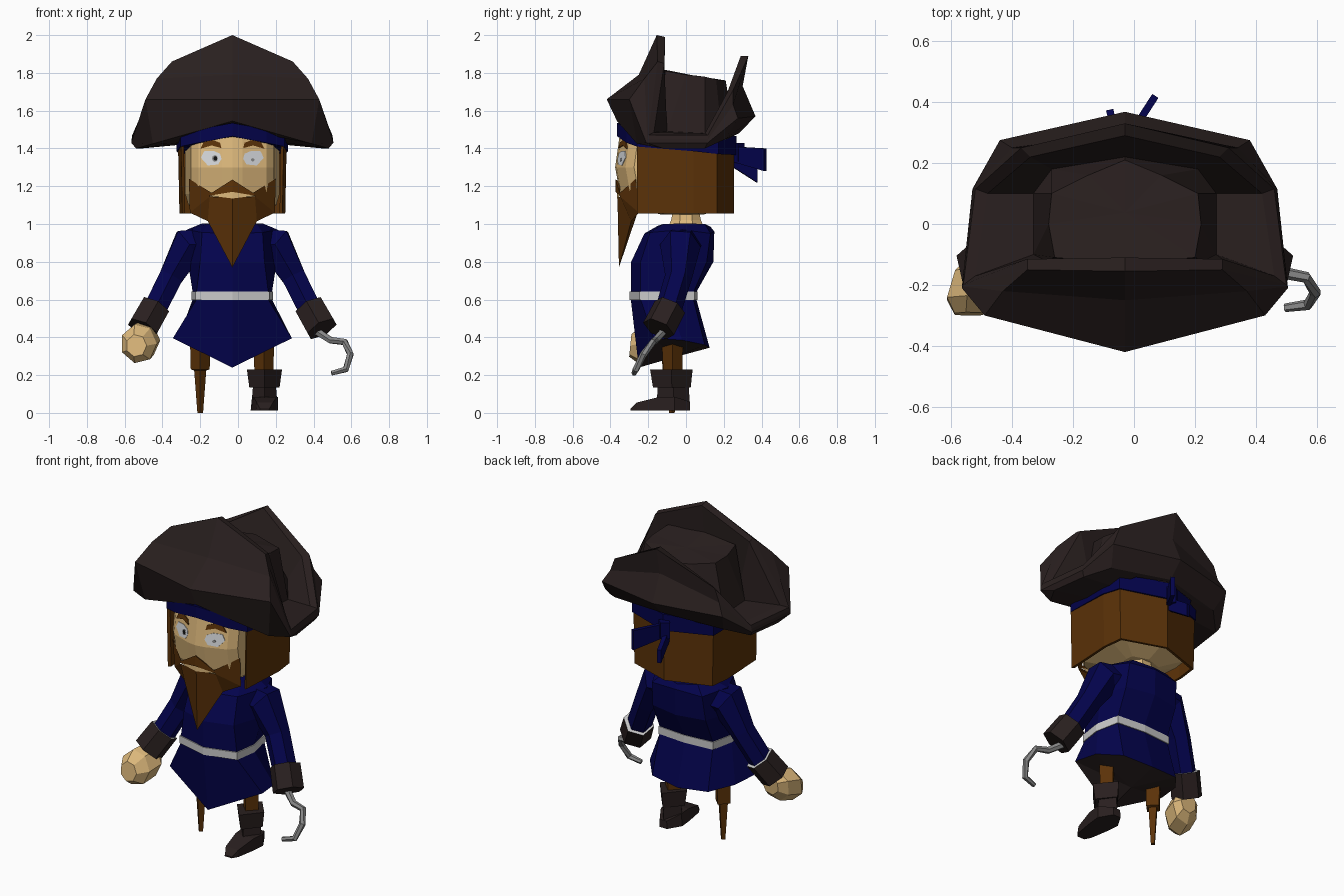
import bpy, bmesh, math
from mathutils import Vector

if "Cube" in bpy.data.objects:
    bpy.data.objects.remove(bpy.data.objects["Cube"])

CX = -0.03  # the body's mirror plane


def material(name, rgb):
    m = bpy.data.materials.new(name)
    m.diffuse_color = (*rgb, 1)
    m.use_nodes = True
    m.node_tree.nodes["Principled BSDF"].inputs["Base Color"].default_value = m.diffuse_color
    return m


NAVY = material("navy cloth", (0.001, 0.001, 0.072))
LEATHER = material("dark leather", (0.022, 0.0138, 0.0135))
BROWN = material("brown hair and wood", (0.105, 0.032, 0.0025))
SKIN = material("skin", (0.72, 0.48, 0.20))
PALE = material("pale grey", (0.58, 0.58, 0.58))
WHITE = material("eye white", (0.66, 0.68, 0.70))
STEEL = material("steel", (0.24, 0.24, 0.24))
BLACK = material("black", (0.005, 0.005, 0.005))


def mesh(name, verts, faces, *mats):
    me = bpy.data.meshes.new(name)
    me.from_pydata([(v[0] + CX, v[1], v[2]) for v in verts], [], faces)
    for m in mats:
        me.materials.append(m)
    bm = bmesh.new()
    bm.from_mesh(me)
    bmesh.ops.recalc_face_normals(bm, faces=bm.faces)
    bm.to_mesh(me)
    bm.free()
    ob = bpy.data.objects.new(name, me)
    bpy.context.collection.objects.link(ob)
    return ob


def full(half):
    """Mirror a half ring that starts and ends on the centre plane."""
    return half + [(-x, y, z) for x, y, z in half[-2:0:-1]]


def loft(name, rings, *mats, caps=(True, True)):
    """Skin rings; a cap may be False, True (fan from the mean) or its own centre point."""
    n = len(rings[0])
    verts = [v for r in rings for v in r]
    faces = [(i * n + j, i * n + (j + 1) % n, (i + 1) * n + (j + 1) % n, (i + 1) * n + j)
             for i in range(len(rings) - 1) for j in range(n)]
    for cap, i in zip(caps, (0, len(rings) - 1)):
        if cap:
            verts.append(sum((Vector(v) for v in rings[i]), Vector()) / n if cap is True else cap)
            faces += [(i * n + j, i * n + (j + 1) % n, len(verts) - 1) for j in range(n)]
    return mesh(name, verts, faces, *mats)


def tube(name, path, radii, sides, *mats):
    pts = [Vector(p) for p in path]
    rings = []
    for i, p in enumerate(pts):
        d = (pts[min(i + 1, len(pts) - 1)] - pts[max(i - 1, 0)]).normalized()
        u = d.cross(Vector((0, 1, 0))).normalized()
        w = d.cross(u)
        rings.append([p + radii[i] * (u * math.cos(a) + w * math.sin(a))
                      for a in (math.tau * (k + 0.5) / sides for k in range(sides))])
    return loft(name, rings, *mats)


def diamond_stack(name, x, levels, mat):
    """Stacked diamonds around x: (z, half width, front y, back y)."""
    return loft(name, [[(x, f, z), (x + w, (f + b) / 2, z), (x, b, z), (x - w, (f + b) / 2, z)]
                       for z, w, f, b in levels], mat)


# Hat: rings from the underside, over the turned-up brim, to the crown
loft("hat", [full(r) for r in (
    [(0, -.30, 1.51), (.25, -.24, 1.46), (.27, -.1, 1.43), (.27, .1, 1.42), (.2, .22, 1.45), (0, .25, 1.48)],
    [(0, -.365, 1.545), (.42, -.26, 1.425), (.51, -.12, 1.40), (.48, .10, 1.40), (.37, .21, 1.45), (0, .28, 1.48)],
    [(0, -.42, 1.66), (.46, -.30, 1.66), (.535, -.21, 1.43), (.50, .115, 1.43), (.41, .275, 1.56), (0, .368, 1.57)],
    [(0, -.25, 1.79), (.40, -.22, 1.77), (.533, -.205, 1.45), (.497, .117, 1.45), (.37, .25, 1.63), (0, .30, 1.73)],
    [(0, -.155, 2.0), (.32, -.15, 1.86), (.53, -.20, 1.47), (.49, .115, 1.47), (.34, .25, 1.71), (0, .33, 1.89)],
    [(0, -.11, 1.99), (.32, -.115, 1.85), (.49, -.17, 1.485), (.45, .10, 1.48), (.31, .22, 1.70), (0, .29, 1.89)],
    [(0, -.13, 1.80), (.26, -.12, 1.6), (.30, -.1, 1.49), (.30, .1, 1.48), (.24, .18, 1.56), (0, .22, 1.70)],
    [(0, -.13, 1.82), (.23, -.11, 1.81), (.25, 0, 1.79), (.24, .10, 1.78), (.12, .16, 1.765), (0, .21, 1.76)],
)], LEATHER, caps=(False, True))

# Bandana with its knot and two tails
low = [(0, -.365, 1.465), (.18, -.315, 1.43), (.275, -.26, 1.41), (.295, .04, 1.385), (.278, .172, 1.37), (0, .268, 1.365)]
loft("bandana", [full(low), full([(x, y, z + (.10 if y > -.3 else .07)) for x, y, z in low])], NAVY)


def tail(name, a, b, top, bottom):
    """Thin upright strip from plan point a to b; top and bottom are z pairs."""
    side = Vector((b[1] - a[1], a[0] - b[0])).normalized() * .012
    rings = [[(p[0] + s * side.x, p[1] + s * side.y, z) for s, z in
              ((-1, bottom[k]), (1, bottom[k]), (1, top[k]), (-1, top[k]))] for k, p in enumerate((a, b))]
    return loft(name, rings, NAVY)


tail("bandana_tail_upper", (-.01, .25), (.10, .42), (1.41, 1.40), (1.33, 1.28))
tail("bandana_tail_lower", (-.02, .25), (-.05, .375), (1.38, 1.30), (1.30, 1.22))
diamond_stack("bandana_knot", -.015, [(1.33, .04, .24, .31), (1.43, .04, .24, .31)], NAVY)

# Head, with the face surface as a simple function of x and z
FACE = [(0, 0), (.055, .008), (.18, .055), (.22, .10)]


def face_y(x, z):
    x = abs(x)
    for (x0, d0), (x1, d1) in zip(FACE, FACE[1:]):
        if x <= x1 + 1e-6:
            break
    d = d0 + (d1 - d0) * (x - x0) / (x1 - x0)
    return -.375 + max(z - 1.30, 0) * .14 + max(1.30 - z, 0) * .18 + d


rings = []
for z, s in ((1.05, .40), (1.10, .93), (1.16, 1), (1.30, 1), (1.48, 1)):
    half = [(x * s, face_y(x, z) * s, z) for x, _ in FACE]
    rings.append(full(half + [(.25 * s, .05 * s, z), (.235 * s, .155 * s, z), (0, .235 * s, z)]))
loft("head", rings, SKIN)
tube("neck", [(0, 0, .97), (0, 0, 1.02), (0, 0, 1.10)], [.11, .085, .07], 8, SKIN)

# Hair: a C-shaped shell around the back and sides
outer = [(.265, -.26), (.28, .04), (.265, .165), (0, .255)]
inner = [(0, .24), (.25, .155), (.265, .04), (.25, -.25)]
mir = lambda pts: [(-x, y) for x, y in reversed(pts)]
plan = outer + mir(outer[:-1]) + mir(inner[1:]) + inner
n = len(plan)
mesh("hair", [(x, y, 1.055) for x, y in plan] + [(x * 1.03, y, 1.46) for x, y in plan],
     [tuple(range(n)), tuple(range(n, 2 * n))] +
     [(i, (i + 1) % n, n + (i + 1) % n, n + i) for i in range(n)], BROWN)

# Beard and moustache, mirrored halves
half = [(0, -.373, 1.235), (.11, -.35, 1.165), (.23, -.265, 1.24), (0, -.373, 1.17), (.12, -.35, 1.15),
        (0, -.363, 1.14), (.12, -.348, 1.145), (.225, -.25, 1.06), (.13, -.29, 1.015), (0, -.355, .77),
        (0, -.26, 1.05), (0, -.35, 1.225)]
tri = [(0, 1, 4, 3), (1, 2, 7, 6), (6, 7, 8), (1, 6, 4), (5, 6, 8, 9), (9, 8, 10), (8, 7, 10), (0, 11, 1)]
mesh("beard", half + [(-x, y, z) for x, y, z in half],
     tri + [tuple(i + len(half) for i in reversed(f)) for f in tri], BROWN)
mesh("mouth", [(0, -.365, 1.175), (.12, -.349, 1.15), (0, -.365, 1.135), (-.12, -.349, 1.15)],
     [(0, 1, 2), (0, 2, 3)], SKIN)


# Eyes and brows: thin plates lying on the face
def plate(name, pts, mat, lift):
    front = [(x, face_y(x, z) - lift, z) for x, z in pts]
    return loft(name, [[(x, y + lift + .001, z) for x, y, z in front], front], mat)


def oval(cx, cz, rx, rz, sides=8):
    return [(cx + rx * math.cos(math.tau * k / sides), cz + rz * math.sin(math.tau * k / sides))
            for k in range(sides)]


for s, side in ((-1, "right"), (1, "left")):
    plate(side + "_eye", [(s * x, z) for x, z in
          ((.057, 1.345), (.075, 1.315), (.13, 1.31), (.166, 1.35), (.15, 1.385), (.10, 1.387), (.065, 1.372))], WHITE, .003)
    plate(side + "_brow", [(s * x, z) for x, z in
          ((.058, 1.402), (.11, 1.416), (.17, 1.398), (.15, 1.436), (.105, 1.445), (.065, 1.43))], BROWN, .006)
plate("right_iris", oval(-.092, 1.347, .016, .018), STEEL, .005)
plate("right_pupil", oval(-.090, 1.347, .010, .012), BLACK, .007)
plate("left_iris", oval(.108, 1.340, .010, .009), STEEL, .005)

# Coat: pointed skirt, waist, chest and shoulders; dark lining underneath
waist = [(0, -.292), (.19, -.24), (.21, -.10), (.18, .04), (0, .055)]
coat = loft("coat", [full(r) for r in (
    [(0, -.25, .24), (.315, -.17, .395), (.29, -.02, .385), (.19, .10, .36), (0, .125, .345)],
    [(x, y, .60) for x, y in waist],
    [(x, y, .64) for x, y in waist],
    [(0, -.29, .80), (.17, -.24, .80), (.235, -.05, .80), (.18, .11, .80), (0, .145, .80)],
    [(0, -.22, .95), (.16, -.19, .955), (.24, -.02, .97), (.17, .13, .95), (0, .15, .96)],
    [(0, -.15, .99), (.13, -.12, 1.0), (.16, .0, 1.003), (.12, .10, 1.0), (0, .13, .985)],
)], NAVY, LEATHER, caps=((0, -.06, .295), True))
for p in coat.data.polygons:
    if p.normal.z < -0.6 and p.center.z < 0.5:
        p.material_index = 1
loft("belt", [full([(x * 1.03, y + (.006 if y > 0 else -.006), z) for x, y in waist])
              for z in (.597, .643)], PALE)

# Arms and cuffs; the upper rim of each cuff is pale
for s, side in ((-1, "right"), (1, "left")):
    tube(side + "_sleeve", [(s * .09, -.01, .895), (s * .235, -.03, .885), (s * .325, -.04, .72), (s * .415, -.095, .54)],
         [.098, .108, .072, .070], 6, NAVY)
    cuff = tube(side + "_cuff", [(s * .41, -.085, .56), (s * .475, -.145, .445)], [.088, .09], 6, LEATHER, PALE)
    for p in cuff.data.polygons:
        if len(p.vertices) == 3 and p.center.z > .5:
            p.material_index = 1

# Fist
fist = []
for t, r in ((-.085, .06), (-.045, .10), (.045, .105), (.095, .06)):
    fist.append([(-.485 - .25 * t + r * .92 * math.cos(a), -.20 - t + r * .1 * math.sin(a),
                  .375 - .2 * t + r * math.sin(a)) for a in (math.tau * k / 7 for k in range(7))])
loft("fist", fist, SKIN)

# Hook
tube("hook", [(.45, -.12, .43), (.52, -.16, .385), (.595, -.175, .375), (.625, -.225, .31),
              (.60, -.265, .23), (.525, -.275, .21)], [.022, .02, .019, .019, .018, .014], 6, STEEL)

# Peg leg, leg and boot
diamond_stack("peg_leg", -.17, [(0, .015, -.09, -.06), (.225, .032, -.107, -.043),
                                (.23, .05, -.125, -.022), (.42, .055, -.13, -.015)], BROWN)
diamond_stack("leg", .167, [(.20, .05, -.12, -.02), (.42, .055, -.13, -.015)], BROWN)
diamond_stack("boot_top", .17, [(.135, .08, -.175, .025), (.23, .093, -.19, .035)], LEATHER)
diamond_stack("boot_ankle", .17, [(.03, .07, -.155, .02), (.15, .06, -.15, .015)], LEATHER)
loft("boot_foot", [[(.17 - w, y, .012), (.17 + w, y, .012), (.17 + w, y, h), (.17 - w * .9, y, h)]
                   for y, w, h in ((-.295, .025, .02), (-.26, .045, .055), (-.14, .065, .085),
                                   (-.06, .073, .085), (.02, .025, .06))], LEATHER)
